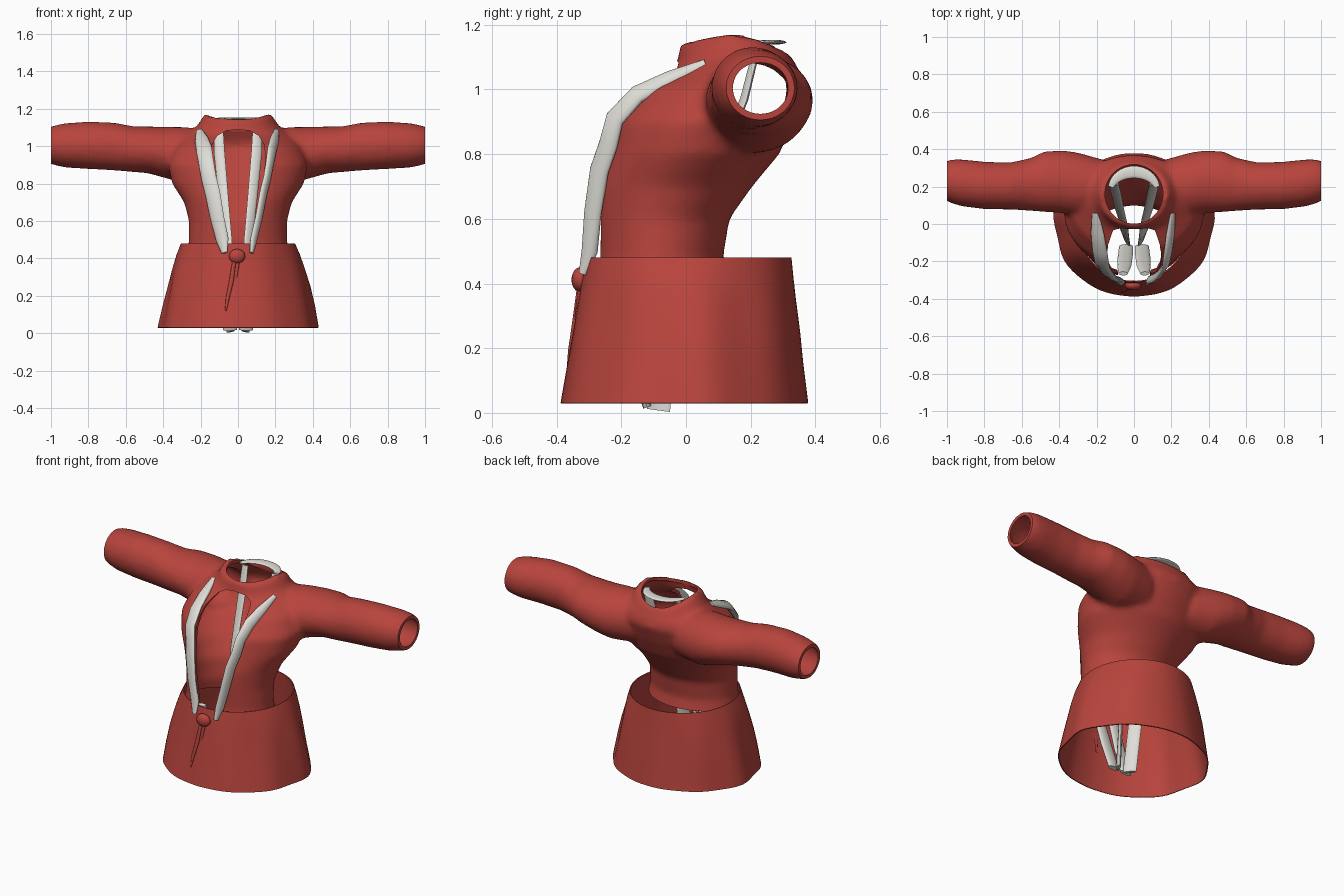
import bpy, bmesh
from math import sin, cos, pi, radians
from mathutils import Vector

cube = bpy.data.objects.get("Cube")
if cube:
    bpy.data.objects.remove(cube, do_unlink=True)


def material(name, rgb):
    m = bpy.data.materials.new(name)
    m.use_nodes = True
    m.diffuse_color = (*rgb, 1)
    bsdf = m.node_tree.nodes["Principled BSDF"]
    bsdf.inputs["Base Color"].default_value = (*rgb, 1)
    bsdf.inputs["Roughness"].default_value = 0.8
    return m


RED = material("coat red", (0.48, 0.058, 0.046))
WHITE = material("trim white", (0.74, 0.73, 0.68))


def add_loft(bm, rings, caps=True):
    """Skin closed rings of points, with optional end caps."""
    loops = [[bm.verts.new(p) for p in ring] for ring in rings]
    n = len(loops[0])
    for a, b in zip(loops, loops[1:]):
        for i in range(n):
            j = (i + 1) % n
            bm.faces.new((a[i], a[j], b[j], b[i]))
    if caps:
        bm.faces.new(loops[0][::-1])
        bm.faces.new(loops[-1])


def make(name, bm, mat=None):
    bmesh.ops.recalc_face_normals(bm, faces=bm.faces)
    mesh = bpy.data.meshes.new(name)
    bm.to_mesh(mesh)
    bm.free()
    ob = bpy.data.objects.new(name, mesh)
    bpy.context.collection.objects.link(ob)
    if mat:
        mesh.materials.append(mat)
    return ob


def smooth(ob, angle=40):
    bpy.ops.object.select_all(action='DESELECT')
    ob.select_set(True)
    bpy.context.view_layer.objects.active = ob
    bpy.ops.object.shade_smooth_by_angle(angle=radians(angle))


def bake(ob):
    """Replace the mesh by its modified result."""
    bpy.context.view_layer.update()
    dg = bpy.context.evaluated_depsgraph_get()
    mesh = bpy.data.meshes.new_from_object(ob.evaluated_get(dg))
    ob.modifiers.clear()
    ob.data = mesh


def circle(n):
    return [(cos(2 * pi * i / n), sin(2 * pi * i / n)) for i in range(n)]


# Torso: z, centre y, half width, half depth, dip of the ring in front and at the back
TORSO = [
    (0.36, -0.075, 0.285, 0.22, 0, 0), (0.48, -0.08, 0.264, 0.195, 0, 0),
    (0.6, -0.073, 0.262, 0.207, 0, 0), (0.7, -0.037, 0.288, 0.242, 0, 0),
    (0.8, 0.02, 0.352, 0.268, 0, 0), (0.9, 0.055, 0.375, 0.28, 0, 0),
    (1.0, 0.11, 0.34, 0.262, 0, 0), (1.06, 0.16, 0.285, 0.2, 0, 0.02),
    (1.1, 0.162, 0.225, 0.187, 0.01, 0.04), (1.172, 0.155, 0.178, 0.173, 0.035, 0.072)]
# Sleeves: x, centre y, centre z, half depth, half height
SLEEVE = [
    (0.15, 0.2, 0.95, 0.14, 0.14), (0.3, 0.212, 0.953, 0.17, 0.15),
    (0.38, 0.226, 0.965, 0.168, 0.138), (0.48, 0.226, 0.98, 0.162, 0.125),
    (0.55, 0.212, 0.983, 0.142, 0.122), (0.66, 0.203, 0.998, 0.126, 0.128),
    (0.8, 0.206, 1.005, 0.127, 0.127), (0.92, 0.22, 1.004, 0.126, 0.119),
    (0.975, 0.228, 1.005, 0.118, 0.108), (1.03, 0.232, 1.003, 0.094, 0.09)]

bm = bmesh.new()
add_loft(bm, [[(rx * c, yc + ry * s, z - (back if s > 0 else front) * s * s)
               for c, s in circle(48)] for z, yc, rx, ry, front, back in TORSO])
for side in (-1, 1):
    add_loft(bm, [[(side * x, yc + ry * c, zc + rz * s) for c, s in circle(32)]
                  for x, yc, zc, ry, rz in SLEEVE])
jacket = make("jacket_body", bm)
mod = jacket.modifiers.new("merge", 'REMESH')
mod.mode = 'VOXEL'
mod.voxel_size = 0.016
mod = jacket.modifiers.new("soften", 'SMOOTH')
mod.iterations = 6
mod = jacket.modifiers.new("shell", 'SOLIDIFY')
mod.thickness = 0.018
mod.offset = -1
bake(jacket)


# Cutters for the cuffs, hem, neck and front opening
def box(bm, centre, size):
    for v in bmesh.ops.create_cube(bm, size=1)["verts"]:
        v.co = Vector(centre) + Vector(a * b for a, b in zip(v.co, size))


def cut(fill):
    bm = bmesh.new()
    fill(bm)
    cutter = make("cutter", bm)
    cutter.hide_render = True
    mod = jacket.modifiers.new("cut", 'BOOLEAN')
    mod.operation = 'DIFFERENCE'
    mod.solver = 'EXACT'
    mod.object = cutter
    bake(jacket)
    bpy.data.objects.remove(cutter, do_unlink=True)


OPENING = [(0.085, 0.3), (0.088, 0.5), (0.112, 0.66), (0.138, 0.82), (0.147, 0.95),
           (0.138, 1.01), (0.112, 1.055), (0.065, 1.082)]
outline = OPENING + [(0, 1.09)] + [(-x, z) for x, z in OPENING[::-1]]
cut(lambda b: box(b, (1.25, 0.2, 1), (0.5, 1, 1)))
cut(lambda b: box(b, (-1.25, 0.2, 1), (0.5, 1, 1)))
cut(lambda b: box(b, (0, 0, 0.21), (2, 2, 0.42)))
cut(lambda b: add_loft(b, [[(0.155 * c, 0.16 + 0.158 * s, z) for c, s in circle(48)]
                           for z in (1.04, 1.4)]))
cut(lambda b: add_loft(b, [[(x, y, z) for x, z in outline] for y in (-0.6, 0.04)]))
jacket.data.materials.clear()
jacket.data.materials.append(RED)
smooth(jacket)

# Skirt: z, centre y, half width, half depth, fold strength
SKIRT = [(0.48, 0.008, 0.305, 0.318, 0), (0.42, 0.006, 0.33, 0.326, 0.006),
         (0.35, 0.004, 0.352, 0.336, 0.012), (0.25, 0.002, 0.378, 0.351, 0.018),
         (0.15, -0.002, 0.402, 0.365, 0.016), (0.03, -0.005, 0.426, 0.383, 0.014)]
bm = bmesh.new()
rings = []
for z, yc, rx, ry, fold in SKIRT:
    ring = []
    for i, (c, s) in enumerate(circle(72)):
        a = 2 * pi * i / 72
        k = 1 + fold * (sin(5 * a + 6 * z) + sin(9 * a)) * abs(c)
        ring.append((rx * c * k, yc + ry * s * k, z))
    rings.append(ring)
add_loft(bm, rings, caps=False)
skirt = make("skirt", bm, RED)
mod = skirt.modifiers.new("cloth", 'SOLIDIFY')
mod.thickness = 0.006
mod.offset = -1
bake(skirt)
smooth(skirt)


def strap(name, points, across, widths, thick, mat):
    """Flat band with a lens section; across is one direction or one per point."""
    pts = [Vector(p) for p in points]
    if not isinstance(across, list):
        across = [across] * len(pts)
    rings = []
    for i, p in enumerate(pts):
        t = (pts[min(i + 1, len(pts) - 1)] - pts[max(i - 1, 0)]).normalized()
        w = Vector(across[i])
        w = (w - t * w.dot(t)).normalized()
        n = t.cross(w)
        f = min(1, widths[i] / max(widths) + 0.2)
        rings.append([p + w * c * widths[i] / 2 + n * s * thick * f / 2
                      for c, s in circle(12)])
    bm = bmesh.new()
    add_loft(bm, rings)
    smooth(make(name, bm, mat), 60)


LAPEL = [(0.072, -0.32, 0.43), (0.084, -0.298, 0.5), (0.112, -0.288, 0.62),
         (0.136, -0.268, 0.75), (0.156, -0.24, 0.83), (0.17, -0.22, 0.91),
         (0.182, -0.15, 0.985), (0.195, -0.05, 1.035), (0.207, 0.06, 1.082)]
LAPEL_WIDTH = [0.025, 0.055, 0.06, 0.065, 0.065, 0.065, 0.065, 0.055, 0.028]
LINING = [(0.105, 0.22, 1.13), (0.1, 0.18, 0.97), (0.075, 0.07, 0.7),
          (0.055, 0.0, 0.5), (0.05, -0.05, 0.3), (0.04, -0.085, 0.008)]
TAIL = [(0.058, -0.265, 0.47), (0.052, -0.225, 0.35), (0.047, -0.175, 0.18),
        (0.042, -0.12, 0.018)]
for side, label, lean, wide in ((-1, "right", (1, -0.45, 0.15), 1.35),
                                (1, "left", (0.45, 0.85, 0), 1)):
    def flip(path):
        return [(side * x, y, z) for x, y, z in path]
    strap(label + "_lapel_trim", flip(LAPEL), lean,
          [w * wide for w in LAPEL_WIDTH], 0.032, WHITE)
    # The inner strap twists to meet the lower strap edge-on at the hem
    twist = [(1, side * t, 0) for t in (0.3, 0.3, 0.4, 0.7, 1.3, 2)]
    strap(label + "_inner_strap", flip(LINING), twist,
          [0.05, 0.06, 0.055, 0.055, 0.075, 0.08], 0.022, WHITE)
    strap(label + "_lower_strap", flip(TAIL), (1, 0, 0),
          [0.05, 0.075, 0.08, 0.075], 0.026, WHITE)

# Collar band behind the neck
arc = [radians(15 + 150 * i / 16) for i in range(17)]
strap("collar_trim", [(0.128 * cos(a), 0.17 + 0.108 * sin(a), 1.146) for a in arc],
      [(cos(a), sin(a), 0) for a in arc],
      [0.02 + 0.045 * sin(pi * (i + 1) / 18) for i in range(17)], 0.014, WHITE)

# Knot and hanging cords
bm = bmesh.new()
bmesh.ops.create_uvsphere(bm, u_segments=20, v_segments=12, radius=1)
for v in bm.verts:
    v.co = Vector((-0.005 + 0.044 * v.co.x, -0.328 + 0.026 * v.co.y, 0.412 + 0.038 * v.co.z))
smooth(make("knot", bm, RED), 60)
strap("long_cord", [(-0.02, -0.33, 0.39), (-0.035, -0.345, 0.28), (-0.055, -0.358, 0.19),
                    (-0.066, -0.366, 0.12)], (1, 0, 0), [0.02, 0.024, 0.02, 0.008], 0.014, RED)
strap("short_cord", [(0.0, -0.328, 0.39), (-0.012, -0.336, 0.31), (-0.02, -0.342, 0.24)],
      (1, 0, 0), [0.02, 0.02, 0.008], 0.012, RED)
